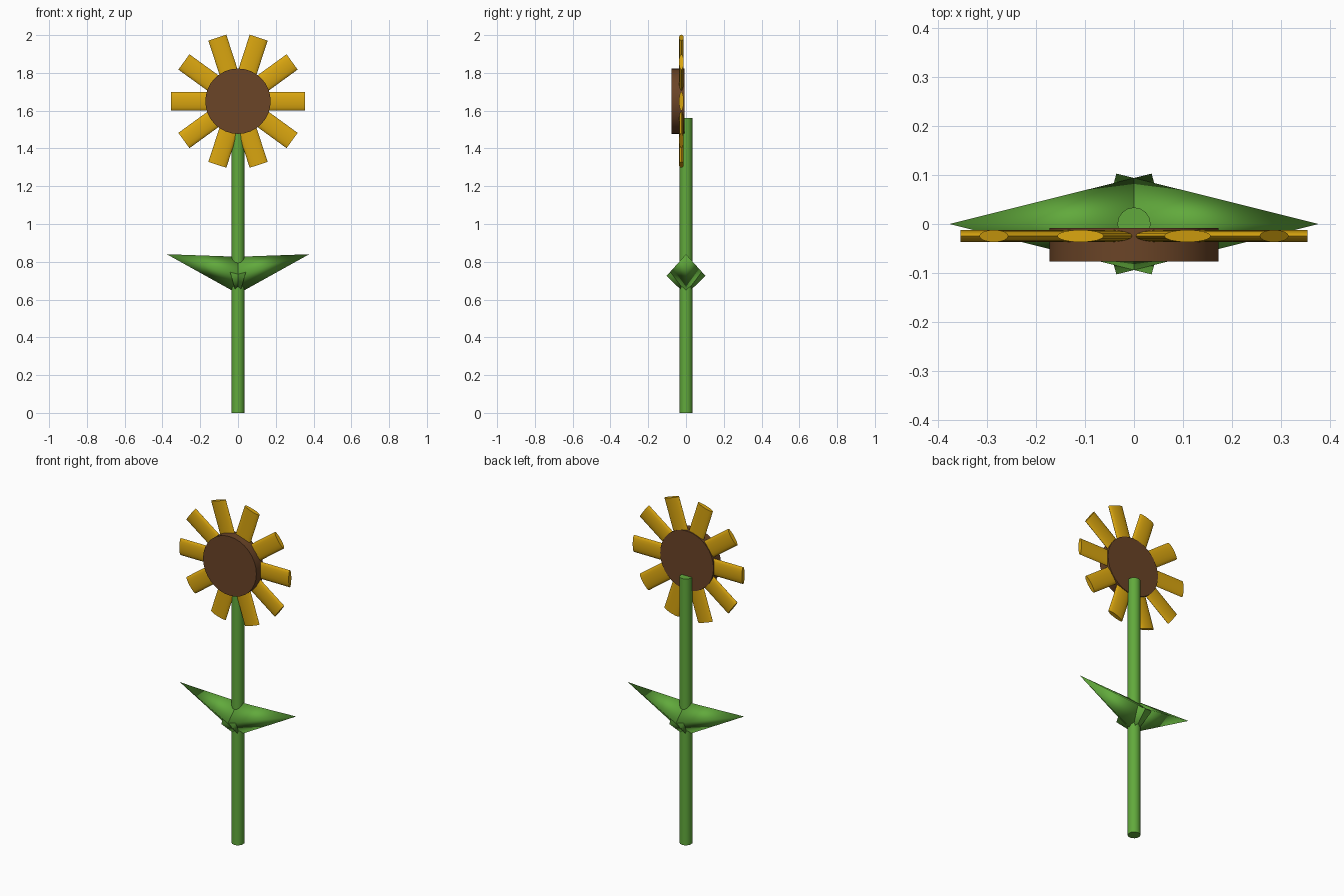
import bpy
from math import radians, pi
from mathutils import Matrix, Vector

cube = bpy.data.objects.get("Cube")
if cube:
    bpy.data.objects.remove(cube)


def material(name, rgb):
    m = bpy.data.materials.new(name)
    m.use_nodes = True
    m.diffuse_color = (*rgb, 1)
    m.node_tree.nodes["Principled BSDF"].inputs["Base Color"].default_value = (*rgb, 1)
    return m


green = material("leaf green", (0.12, 0.40, 0.045))
gold = material("petal gold", (0.70, 0.38, 0.005))
brown = material("seed brown", (0.145, 0.058, 0.02))


def cone(name, mat, sides, start, end, r_start, r_end, flat=1.0, angle=40):
    """Cylinder or cone between two points; flat squashes it along y."""
    start, end = Vector(start), Vector(end)
    axis = end - start
    bpy.ops.mesh.primitive_cone_add(vertices=sides, radius1=r_start, radius2=r_end,
                                    depth=axis.length)
    ob = bpy.context.object
    ob.name = name
    # Local y stays aligned with the model's depth unless the axis points along it
    z = axis.normalized()
    y = Vector((0, 1, 0)) if abs(z.y) < 0.9 else Vector((0, 0, 1))
    x = y.cross(z)
    turn = Matrix((x, y, z)).transposed().to_4x4()
    ob.data.transform(turn @ Matrix.Diagonal((1, flat, 1, 1)))
    ob.location = (start + end) / 2
    ob.data.materials.append(mat)
    bpy.ops.object.shade_smooth_by_angle(angle=radians(angle))
    return ob


# Stem
cone("stem", green, 16, (0, 0, 0), (0, 0, 1.56), 0.034, 0.034)

# Leaves: four-sided, softly shaded cones that cross inside the stem
for side, label in ((1, "left"), (-1, "right")):
    cone(f"{label}_leaf", green, 4, (-0.036 * side, 0, 0.725),
         (0.377 * side, 0, 0.84), 0.103, 0, angle=180)

# Flower head
HEAD_Z = 1.65
cone("seed_disc", brown, 32, (0, -0.077, HEAD_Z), (0, -0.008, HEAD_Z), 0.173, 0.173)

# Petals: flattened rods radiating from the head
for i in range(10):
    out = Matrix.Rotation(i * pi / 5, 3, "Y") @ Vector((1, 0, 0))
    hub = Vector((0, -0.0245, HEAD_Z))
    cone(f"petal_{i + 1}", gold, 16, hub, hub + out * 0.354, 0.05, 0.05, flat=0.25)
